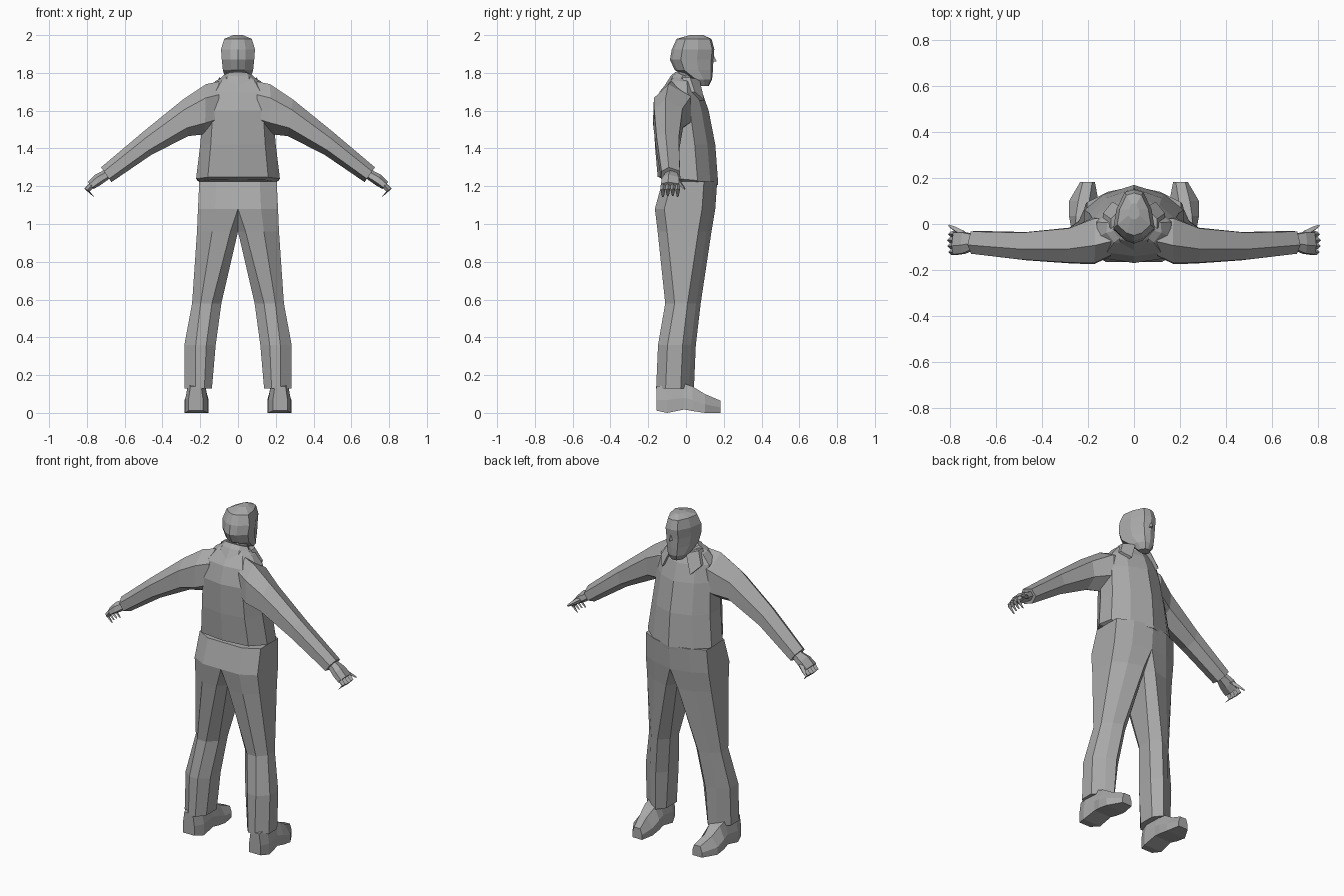
import bpy, bmesh, math
from mathutils import Vector

grey = bpy.data.materials.new("plain_grey")
grey.diffuse_color = (0.4, 0.4, 0.4, 1)


def loft(name, rings, open_centre=False):
    """Skin a list of equal-length point rings into a closed flat-faced solid."""
    bm = bmesh.new()
    rows = [[bm.verts.new(p) for p in r] for r in rings]
    n = len(rows[0])
    for a, b in zip(rows, rows[1:]):
        for i in range(n):
            j = (i + 1) % n
            bm.faces.new((a[i], a[j], b[j], b[i]))
    bm.faces.new(rows[0])
    bm.faces.new(rows[-1])
    bmesh.ops.remove_doubles(bm, verts=bm.verts[:], dist=0.0005)
    bmesh.ops.recalc_face_normals(bm, faces=bm.faces[:])
    if open_centre:
        inner = [f for f in bm.faces if all(abs(v.co.x) < 1e-4 for v in f.verts)]
        bmesh.ops.delete(bm, geom=inner, context='FACES')
    me = bpy.data.meshes.new(name)
    bm.to_mesh(me)
    bm.free()
    me.materials.append(grey)
    ob = bpy.data.objects.new(name, me)
    bpy.context.collection.objects.link(ob)
    return ob


def pair(name, rings, open_centre=False):
    """Build a part and its mirror image."""
    loft(name + "_right", rings, open_centre)
    loft(name + "_left", [[(-p[0], p[1], p[2]) for p in r] for r in rings], open_centre)


def body_ring(z, w, yb, yf, half, tilt=0.0):
    """Symmetric ring from fractions (x of w, y from back 0 to front 1)."""
    pts = half + [(-x, y) for x, y in reversed(half) if x > 0]
    return [(x * w, yb + (yf - yb) * y, z + tilt * (0.5 - y)) for x, y in pts]


def leg_ring(z, x0, x1, y0, y1, ci, co):
    """Box section with chamfered inner (ci) and outer (co) corners."""
    d = 0.05
    di = d if ci else 0
    return [(x0, y0 + di, z), (x0 + ci, y0, z), (x1 - co, y0, z), (x1, y0 + d, z),
            (x1, y1 - d * 1.4, z), (x1 - co, y1 - d * 0.5, z), (x0 + ci, y1, z), (x0, y1 - di, z)]


# Jacket
chest = [(0, 1), (0.6, 0.87), (0.97, 0.66), (1, 0.36), (0.72, 0.07), (0, 0)]
loft("jacket", [body_ring(*r, chest, t) for *r, t in [
    (1.22, 0.2, -0.115, 0.168, 0.03), (1.235, 0.222, -0.15, 0.17, 0.03),
    (1.42, 0.2, -0.165, 0.155, 0), (1.6, 0.185, -0.17, 0.12, 0),
    (1.7, 0.165, -0.14, 0.085, 0), (1.755, 0.12, -0.09, 0.055, 0.01),
    (1.775, 0.08, -0.065, 0.04, 0.02)]])

# Collar and neck
neck = [(0, 1), (0.7, 0.8), (1, 0.4), (0.6, 0.08), (0, 0)]
loft("collar", [body_ring(*r, neck, t) for *r, t in [
    (1.72, 0.11, -0.115, 0.07, 0.02), (1.765, 0.095, -0.08, 0.055, 0.04),
    (1.785, 0.075, -0.055, 0.045, 0.04)]])
loft("neck", [body_ring(z, 0.06, -0.045, 0.07, neck) for z in (1.72, 1.84)])

# Lapel flaps lying on the upper chest
pair("lapel", [[(0.05, 0.06 + o, 1.765), (0.1, 0.01 + o, 1.775),
                (0.135, 0.035 + o, 1.7), (0.095, 0.085 + o, 1.655)] for o in (-0.03, 0.012)])

# Head, with a wedge-shaped back and narrow face
skull = [(0, 1), (0.45, 0.95), (0.85, 0.62), (1, 0.25), (0.45, 0.06), (0, 0)]
loft("head", [body_ring(*r, skull) for r in [
    (1.73, 0.035, 0.065, 0.12), (1.765, 0.065, 0.025, 0.138), (1.815, 0.08, -0.06, 0.143),
    (1.87, 0.086, -0.085, 0.145), (1.925, 0.09, -0.075, 0.15),
    (1.98, 0.073, -0.05, 0.135), (2.0, 0.025, 0.02, 0.09)]])
loft("nose", [[(0, 0.14, 1.905), (0.006, 0.13, 1.9), (-0.006, 0.13, 1.9)],
              [(0, 0.162, 1.862), (0.016, 0.13, 1.855), (-0.016, 0.13, 1.855)]])

# Trousers: two mirrored legs joined along the centre line
pair("trouser_leg", [leg_ring(*r) for r in [
    (1.225, 0, 0.205, -0.125, 0.165, 0, 0.09), (1.08, 0, 0.212, -0.165, 0.155, 0, 0.09),
    (0.96, 0, 0.217, -0.15, 0.135, 0.04, 0.08), (0.58, 0.088, 0.243, -0.11, 0.078, 0.05, 0.045),
    (0.36, 0.118, 0.284, -0.148, 0.052, 0.05, 0.06), (0.13, 0.138, 0.284, -0.158, 0.042, 0.04, 0.06)]],
    open_centre=True)

# Shoes, lofted from heel to toe
def shoe_ring(y, x0, x1, z0, z1, c):
    zm = z0 + (z1 - z0) * 0.45
    return [(x0, y, z0), (x1, y, z0), (x1, y, zm), (x1 - c, y, z1), (x0 + c, y, z1), (x0, y, zm)]

pair("shoe", [shoe_ring(*r) for r in [
    (-0.157, 0.185, 0.262, 0.012, 0.14, 0.01), (-0.1, 0.16, 0.28, 0.0, 0.15, 0.015),
    (-0.01, 0.16, 0.275, 0.018, 0.155, 0.02), (0.035, 0.155, 0.283, 0.01, 0.14, 0.03),
    (0.1, 0.155, 0.283, 0.0, 0.1, 0.04), (0.182, 0.17, 0.235, 0.0, 0.065, 0.012)]])


# Sleeves: six-sided sections set by upper and lower points and depth range
def arm_ring(xt, zt, xb, zb, y0, y1):
    c = Vector(((xt + xb) / 2, (y0 + y1) / 2, (zt + zb) / 2))
    u = Vector(((xt - xb) / 2, 0, (zt - zb) / 2))
    v = Vector((0, (y1 - y0) / 2, 0))
    return [tuple(c + u * a + v * b) for a, b in
            [(1, -0.2), (0.5, 0.95), (-0.5, 1), (-1, 0.1), (-0.55, -1), (0.45, -0.95)]]

pair("sleeve", [arm_ring(*r) for r in [
    (0.1, 1.755, 0.1, 1.5, -0.14, 0.02), (0.17, 1.74, 0.175, 1.475, -0.175, 0.03),
    (0.29, 1.66, 0.265, 1.465, -0.172, -0.015), (0.5, 1.49, 0.46, 1.365, -0.158, -0.035),
    (0.725, 1.3, 0.67, 1.222, -0.132, -0.03)]])

# Hands: palm, curled fingers and a thumb
pair("palm", [arm_ring(*r) for r in [
    (0.71, 1.285, 0.68, 1.24, -0.11, -0.045), (0.755, 1.262, 0.73, 1.205, -0.13, -0.035),
    (0.795, 1.222, 0.765, 1.185, -0.135, -0.035)]])


def finger(name, path):
    """Tapering four-sided finger along a few (x, y, z, radius) points."""
    pair(name, [[(x + r, y, z + r * 0.6), (x, y + r, z), (x - r, y, z - r * 0.6), (x, y - r, z)]
                for x, y, z, r in path])

for i in range(4):
    y = -0.122 + i * 0.026
    s = 0.006 * math.sin(i)
    finger(f"finger_{i + 1}", [(0.775, y, 1.205, 0.014), (0.797 + s, y, 1.18, 0.012),
                               (0.765 + s, y, 1.145 + s, 0.005)])
finger("thumb", [(0.74, -0.045, 1.23, 0.015), (0.775, -0.025, 1.205, 0.012), (0.805, -0.008, 1.185, 0.005)])
